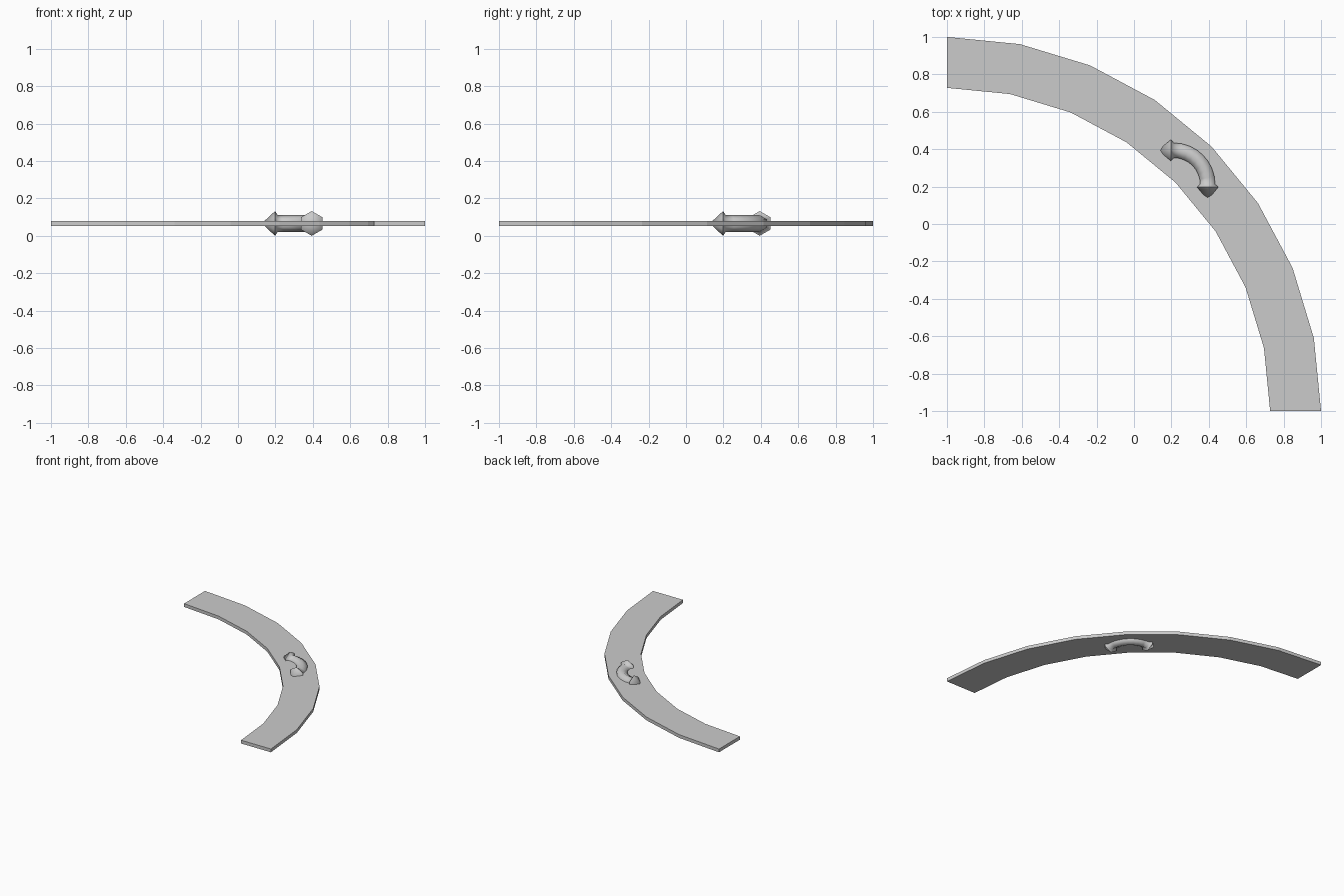
import bpy, bmesh
from math import sin, cos, pi
from mathutils import Vector

if "Cube" in bpy.data.objects:
    bpy.data.objects.remove(bpy.data.objects["Cube"])

ZC = 0.066          # mid height of everything


def finish(name, bm):
    bmesh.ops.recalc_face_normals(bm, faces=bm.faces)
    me = bpy.data.meshes.new(name)
    bm.to_mesh(me)
    bm.free()
    ob = bpy.data.objects.new(name, me)
    bpy.context.collection.objects.link(ob)
    return ob


# Flat quarter-ring band, 8 segments, centred on the corner (-1, -1)
bm = bmesh.new()
N, R_OUT, R_IN, HALF = 8, 2.0, 1.728, 0.0135
rings = []
for i in range(N + 1):
    a = pi / 2 * i / N
    rings.append([bm.verts.new((-1 + r * cos(a), -1 + r * sin(a), ZC + h))
                  for r, h in ((R_IN, -HALF), (R_OUT, -HALF), (R_OUT, HALF), (R_IN, HALF))])
for p, q in zip(rings, rings[1:]):
    for k in range(4):
        bm.faces.new((p[k], p[(k + 1) % 4], q[(k + 1) % 4], q[k]))
bm.faces.new(rings[0])
bm.faces.new(rings[-1])
finish("curved_band", bm)

# Double-headed curved arrow: hexagonal section swept along a quarter arc
C, R, SIDES, TUBE, HEAD = 0.212, 0.182, 6, 0.046, 0.066
BACK, TIP = 0.014, 0.085    # head base and tip distances past the arc end
path = [(Vector((C + R, C - BACK, ZC)), 0.0, HEAD)]
for i in range(9):
    a = pi / 2 * i / 8
    path.append((Vector((C + R * cos(a), C + R * sin(a), ZC)), a, TUBE))
path.append((Vector((C - BACK, C + R, ZC)), pi / 2, HEAD))

bm = bmesh.new()
rings = []
for pos, a, r in path:
    out = Vector((cos(a), sin(a), 0))
    rings.append([bm.verts.new(pos + r * (out * sin(2 * pi * k / SIDES)
                                          + Vector((0, 0, cos(2 * pi * k / SIDES)))))
                  for k in range(SIDES)])
for p, q in zip(rings, rings[1:]):
    for k in range(SIDES):
        bm.faces.new((p[k], p[(k + 1) % SIDES], q[(k + 1) % SIDES], q[k]))
for ring, tip in ((rings[0], (C + R, C - TIP, ZC)), (rings[-1], (C - TIP, C + R, ZC))):
    t = bm.verts.new(tip)
    for k in range(SIDES):
        bm.faces.new((ring[k], ring[(k + 1) % SIDES], t))
arrow = finish("curved_arrow", bm)
bpy.context.view_layer.objects.active = arrow
arrow.select_set(True)
bpy.ops.object.shade_smooth_by_angle(angle=1.13)
